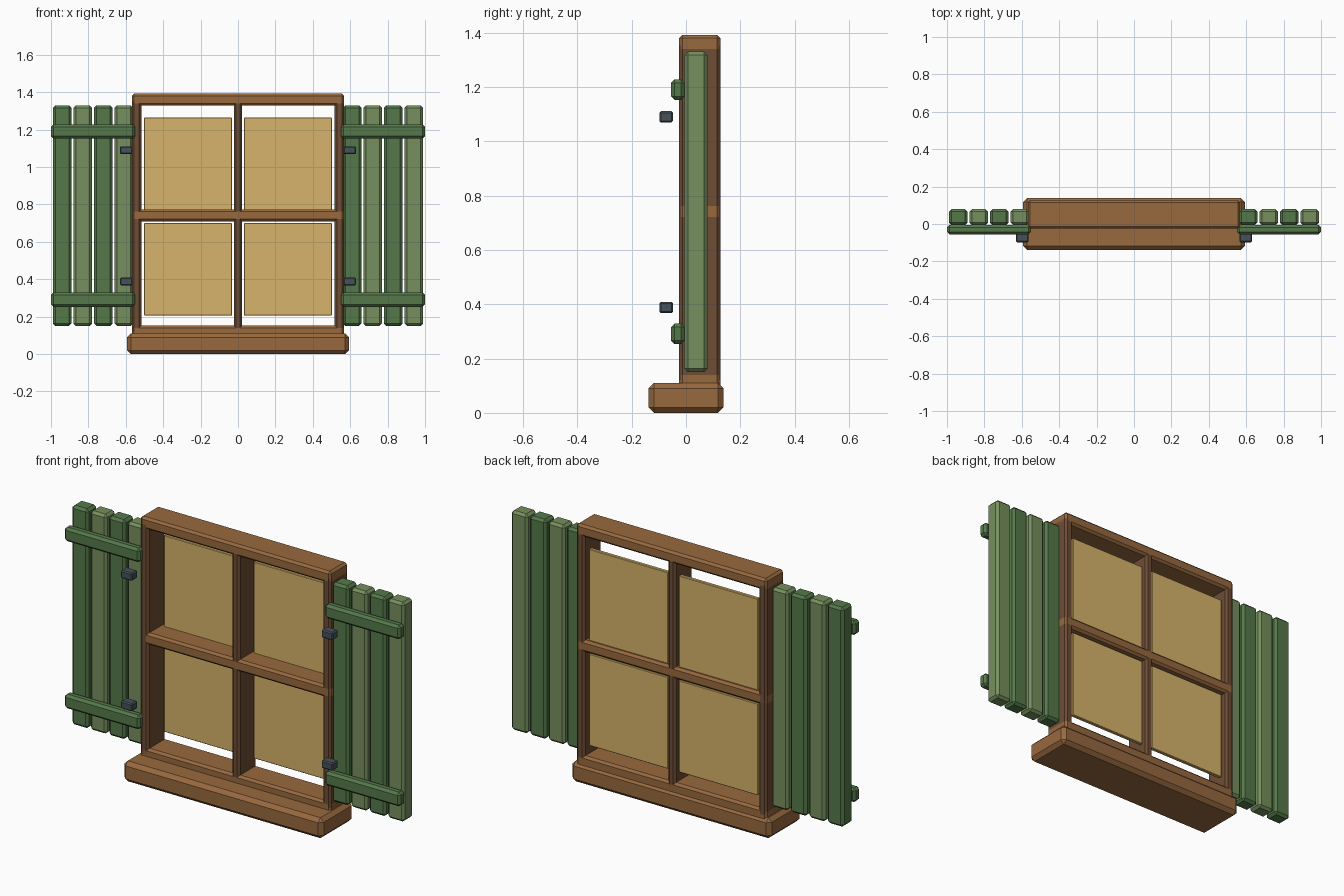
import bpy, bmesh

if "Cube" in bpy.data.objects:
    bpy.data.objects.remove(bpy.data.objects["Cube"])


def material(name, hex_code):
    m = bpy.data.materials.new(name)
    srgb = [int(hex_code[i:i + 2], 16) / 255 for i in (0, 2, 4)]
    m.diffuse_color = [((c + 0.055) / 1.055) ** 2.4 for c in srgb] + [1]
    m.use_nodes = True
    m.node_tree.nodes["Principled BSDF"].inputs["Base Color"].default_value = m.diffuse_color
    return m


WOOD = material("wood", "98693F")
DARK_WOOD = material("dark_wood", "6F4D35")
GREEN = material("green_paint", "55794A")
LIGHT_GREEN = material("light_green_paint", "768F5E")
PANE = material("amber_pane", "D6B36B")
IRON = material("iron", "47525A")


def box(name, x, y, z, mat, bevel):
    """Chamfered box from (min, max) ranges on each axis."""
    bm = bmesh.new()
    bmesh.ops.create_cube(bm, size=1)
    centre = [(a + b) / 2 for a, b in (x, y, z)]
    for v in bm.verts:
        v.co = [c * (r[1] - r[0]) for c, r in zip(v.co, (x, y, z))]
    if bevel:
        bmesh.ops.bevel(bm, geom=bm.edges[:], offset=bevel, segments=1,
                        affect='EDGES', profile=0.5)
    me = bpy.data.meshes.new(name)
    bm.to_mesh(me)
    bm.free()
    me.materials.append(mat)
    ob = bpy.data.objects.new(name, me)
    ob.location = centre
    bpy.context.collection.objects.link(ob)
    return ob


# Sill
box("sill", (-0.593, 0.593), (-0.138, 0.138), (0, 0.11), WOOD, 0.02)

# Window frame: three rails, two stiles and a centre mullion
DEPTH = (-0.025, 0.127)
for name, z in (("bottom_rail", 0.12), ("middle_rail", 0.742), ("top_rail", 1.36)):
    box(name, (-0.567, 0.567), DEPTH, (z - 0.032, z + 0.032), WOOD, 0.012)
for name, x in (("left_stile", -0.542), ("mullion", 0), ("right_stile", 0.542)):
    w = 0.0225 if x == 0 else 0.025
    box(name, (x - w, x + w), DEPTH, (0.11, 1.365), DARK_WOOD, 0.012)

# Four panes set near the back of the frame
for side, x in (("left", -0.267), ("right", 0.267)):
    for level, z in (("lower", 0.453), ("upper", 1.017)):
        box(f"{side}_{level}_pane", (x - 0.235, x + 0.235), (0.087, 0.107),
            (z - 0.247, z + 0.247), PANE, 0.003)

# Shutters: four planks, two battens and two hinges per side
for side, s in (("left", -1), ("right", 1)):
    for i in range(4):
        x = s * 0.775 + (i - 1.5) * 0.11
        box(f"{side}_shutter_plank_{i + 1}", (x - 0.049, x + 0.049), (-0.006, 0.079),
            (0.15, 1.33), LIGHT_GREEN if i % 2 else GREEN, 0.013)
    for level, z in (("lower", 0.291), ("upper", 1.19)):
        box(f"{side}_{level}_batten", sorted((s * 0.55, s * 1.0)), (-0.055, -0.005),
            (z - 0.038, z + 0.038), GREEN, 0.013)
    for level, z in (("lower", 0.388), ("upper", 1.09)):
        box(f"{side}_{level}_hinge", sorted((s * 0.563, s * 0.631)), (-0.098, -0.048),
            (z - 0.021, z + 0.021), IRON, 0.006)
